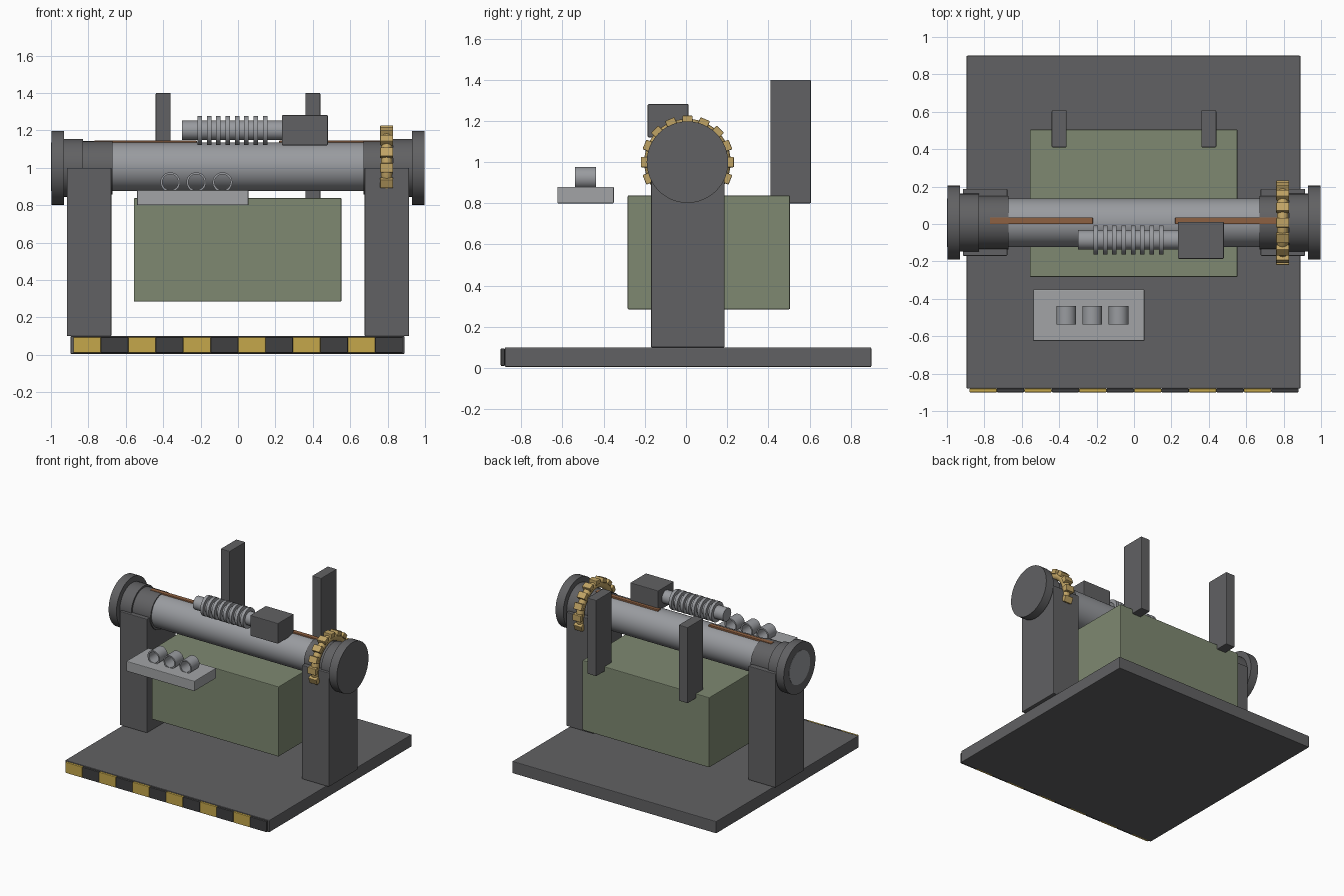
import bpy
import bmesh
import math
from mathutils import Matrix, Vector

cube = bpy.data.objects.get("Cube")
if cube:
    bpy.data.objects.remove(cube, do_unlink=True)


def material(name, r, g, b, metallic=0.0):
    m = bpy.data.materials.new(name)
    m.use_nodes = True
    m.diffuse_color = (r, g, b, 1)
    m.node_tree.nodes["Principled BSDF"].inputs["Base Color"].default_value = (r, g, b, 1)
    return m


DARK = material("dark_grey_paint", 0.12, 0.12, 0.125)
STEEL = material("steel", 0.32, 0.33, 0.35)
PANEL = material("panel_grey", 0.36, 0.37, 0.38)
GREEN = material("sage_green", 0.21, 0.25, 0.165)
YELLOW = material("warning_yellow", 0.56, 0.39, 0.07)
BLACK = material("warning_black", 0.05, 0.05, 0.052)
BRASS = material("brass", 0.53, 0.37, 0.13)
COPPER = material("copper", 0.27, 0.12, 0.055)

AXIS_Y, AXIS_Z = 0.007, 1.0


def finish(name, bm, mat, smooth=False, bevel=0.0):
    bmesh.ops.recalc_face_normals(bm, faces=bm.faces)
    mesh = bpy.data.meshes.new(name)
    bm.to_mesh(mesh)
    bm.free()
    mesh.materials.append(mat)
    obj = bpy.data.objects.new(name, mesh)
    bpy.context.collection.objects.link(obj)
    if bevel:
        mod = obj.modifiers.new("edge_bevel", 'BEVEL')
        mod.width = bevel
        mod.segments = 2
    if smooth:
        bpy.ops.object.select_all(action='DESELECT')
        obj.select_set(True)
        bpy.context.view_layer.objects.active = obj
        bpy.ops.object.shade_smooth_by_angle(angle=math.radians(35))
    return obj


def box(name, x, y, z, mat, bevel=0.005):
    """Box from (min, max) ranges on each axis."""
    bm = bmesh.new()
    size = [b - a for a, b in (x, y, z)]
    mid = [(a + b) / 2 for a, b in (x, y, z)]
    bmesh.ops.create_cube(bm, size=1, matrix=Matrix.Translation(mid) @ Matrix.Diagonal((*size, 1)))
    return finish(name, bm, mat, bevel=bevel)


def lathe(name, profile, centre, axis, mat, sides=48, closed=False):
    """Spin (distance along axis, radius) points about the X or Y axis."""
    bm = bmesh.new()
    verts = [bm.verts.new((d, 0, r)) for d, r in profile]
    edges = [bm.edges.new(p) for p in zip(verts, verts[1:])]
    if closed:
        edges.append(bm.edges.new((verts[-1], verts[0])))
    bmesh.ops.spin(bm, geom=verts + edges, cent=(0, 0, 0), axis=(1, 0, 0),
                   angle=math.tau, steps=sides)
    bmesh.ops.remove_doubles(bm, verts=bm.verts, dist=0.0002)
    if axis == 'Y':
        bm.transform(Matrix.Rotation(math.pi / 2, 4, 'Z'))
    bm.transform(Matrix.Translation(centre))
    return finish(name, bm, mat, smooth=True)


def cylinder(name, x0, x1, radius, mat, sides=48, y=AXIS_Y, z=AXIS_Z):
    return lathe(name, [(x0, 0), (x0, radius), (x1, radius), (x1, 0)], (0, y, z), 'X', mat, sides)


# Base plate with warning stripes along the front edge
box("base_plate", (-0.895, 0.89), (-0.88, 0.9), (0.005, 0.1), DARK)
pitch = 0.1467
for i in range(12):
    x = -0.88 + i * pitch
    box(f"warning_stripe_{i + 1}", (x, x + pitch), (-0.9, -0.88), (0.01, 0.095),
        BLACK if i % 2 else YELLOW, 0.004)

# Main body block
box("body_block", (-0.557, 0.553), (-0.283, 0.505), (0.285, 0.838), GREEN)

# Mirrored pillars, bearings, end caps, copper strips and rear posts
for side, s in (("right", -1), ("left", 1)):
    def span(a, b):
        return tuple(sorted((s * a, s * b)))

    box(f"{side}_pillar", span(0.677, 0.915), (-0.17, 0.188), (0.1, 1.0), DARK)
    cylinder(f"{side}_bearing", *span(0.67, 0.84), 0.142, DARK)
    cylinder(f"{side}_bearing_flange", *span(0.83, 0.935), 0.155, DARK)
    cylinder(f"{side}_end_cap", *span(0.93, 0.998), 0.198, DARK)
    box(f"{side}_copper_strip", span(0.22, 0.77), (0.0, 0.035), (1.11, 1.145), COPPER, 0.003)
    box(f"{side}_rear_post", span(0.36, 0.44), (0.41, 0.607), (0.8, 1.4), DARK)

# Roller shaft, showing through the right end cap
cylinder("roller_shaft", -1.0, 0.95, 0.13, STEEL, z=1.005)

# Gear ring with radial teeth
ring = [(0.795 + 0.03 * math.cos(t * math.tau / 12), 0.18 + 0.03 * math.sin(t * math.tau / 12))
        for t in range(12)]
lathe("gear_ring", ring, (0, AXIS_Y, AXIS_Z), 'X', BRASS, closed=True)
bm = bmesh.new()
for i in range(16):
    turn = Matrix.Rotation(i * math.tau / 16, 4, 'X')
    place = Matrix.Translation((0.795, AXIS_Y, AXIS_Z)) @ turn @ Matrix.Translation((0, 0, 0.208))
    bmesh.ops.create_cube(bm, size=1, matrix=place @ Matrix.Diagonal((0.07, 0.05, 0.036, 1)))
finish("gear_teeth", bm, BRASS, bevel=0.004)

# Drive motor and finned drive screw
box("motor_box", (0.235, 0.48), (-0.186, 0.012), (1.12, 1.282), DARK)
cylinder("screw_core", -0.3, 0.25, 0.052, STEEL, 16, -0.085, 1.2)
for i in range(8):
    x = -0.205 + i * 0.05
    cylinder(f"screw_fin_{i + 1}", x - 0.012, x + 0.012, 0.078, STEEL, 24, -0.085, 1.2)

# Control panel with three open tube rings
box("control_panel", (-0.54, 0.056), (-0.625, -0.35), (0.8, 0.88), PANEL)
tube = [(-0.05, 0.042), (-0.05, 0.053), (0.05, 0.053), (0.05, 0.042)]
for i, x in enumerate((-0.362, -0.223, -0.083)):
    lathe(f"panel_ring_{i + 1}", tube, (x, -0.488, 0.923), 'Y', STEEL, 32, closed=True)
